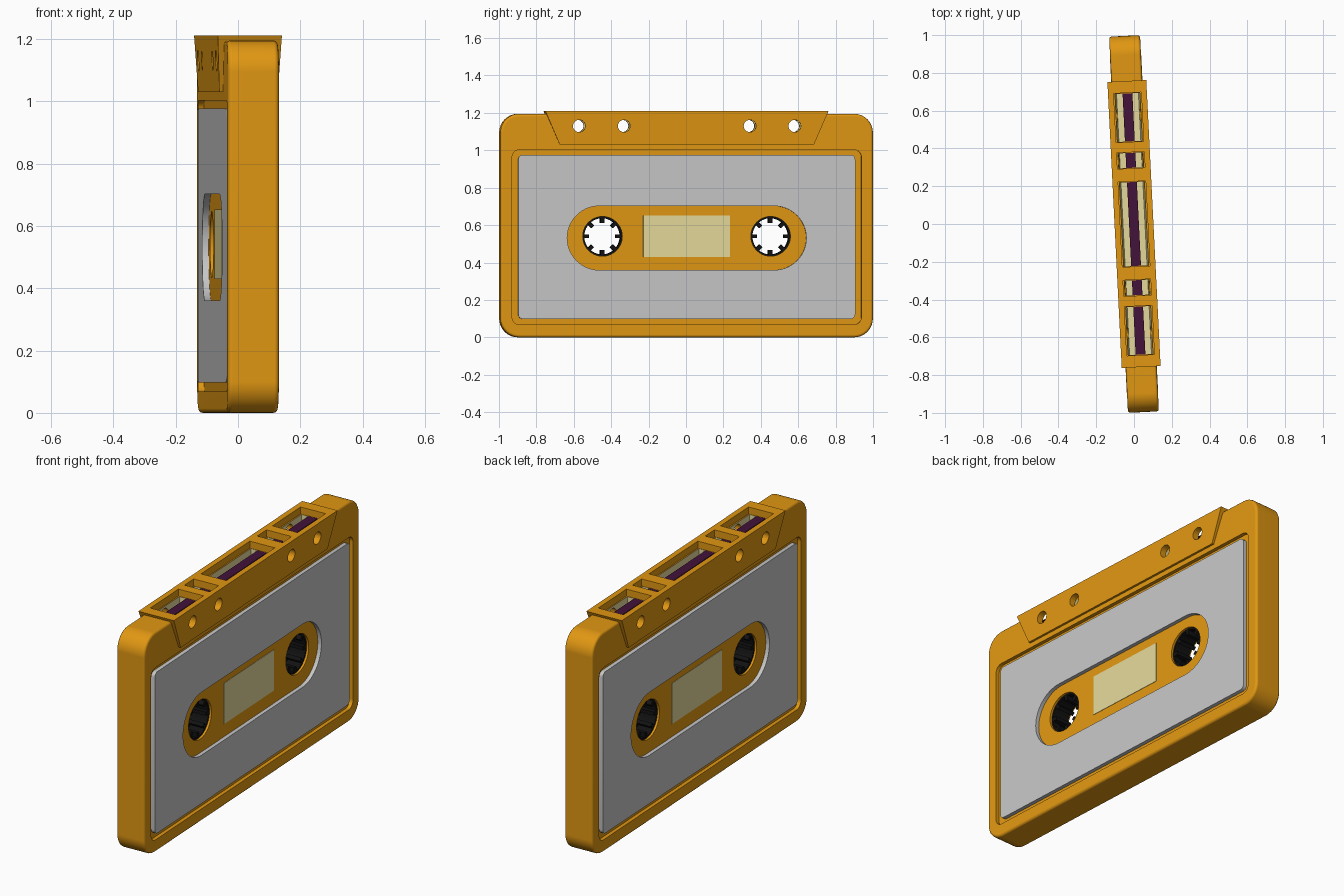
import bpy, bmesh, math
from mathutils import Matrix

if "Cube" in bpy.data.objects:
    bpy.data.objects.remove(bpy.data.objects["Cube"])


def material(name, rgb):
    m = bpy.data.materials.new(name)
    m.diffuse_color = (*rgb, 1)
    m.use_nodes = True
    m.node_tree.nodes["Principled BSDF"].inputs["Base Color"].default_value = m.diffuse_color
    return m


ORANGE = material("orange_shell", (0.75, 0.31, 0.006))
GREY = material("grey_label", (0.57, 0.57, 0.57))
CREAM = material("cream", (0.78, 0.69, 0.33))
PURPLE = material("dark_purple", (0.056, 0.006, 0.042))
BLACK = material("black", (0.006, 0.006, 0.006))


def rounded(y0, y1, z0, z1, r, n=8):
    """Rounded rectangle outline in the y-z plane."""
    pts = []
    for cy, cz, a in ((y1 - r, z1 - r, 0), (y0 + r, z1 - r, 90),
                      (y0 + r, z0 + r, 180), (y1 - r, z0 + r, 270)):
        for i in range(n + 1):
            t = math.radians(a + 90 * i / n)
            p = (cy + r * math.cos(t), cz + r * math.sin(t))
            if not pts or math.dist(p, pts[-1]) > 1e-5:
                pts.append(p)
    if math.dist(pts[0], pts[-1]) < 1e-5:
        pts.pop()
    return pts


def rect(y0, y1, z0, z1):
    return [(y0, z0), (y1, z0), (y1, z1), (y0, z1)]


def circle(y, z, r, n=40):
    return [(y + r * math.cos(2 * math.pi * i / n), z + r * math.sin(2 * math.pi * i / n))
            for i in range(n)]


def prism(name, pts, x0, x1, mat, bevel=0):
    """Extrude a y-z outline along x; x0 and x1 may be functions of z."""
    f0 = x0 if callable(x0) else lambda z: x0
    f1 = x1 if callable(x1) else lambda z: x1
    bm = bmesh.new()
    a = [bm.verts.new((f0(z), y, z)) for y, z in pts]
    b = [bm.verts.new((f1(z), y, z)) for y, z in pts]
    caps = [bm.faces.new(a), bm.faces.new(b)]
    n = len(pts)
    for i in range(n):
        j = (i + 1) % n
        bm.faces.new((a[i], a[j], b[j], b[i]))
    bmesh.ops.recalc_face_normals(bm, faces=bm.faces)
    if bevel:
        edges = [e for c in caps for e in c.edges]
        bmesh.ops.bevel(bm, geom=edges, offset=bevel, segments=3, profile=0.5, affect='EDGES')
    me = bpy.data.meshes.new(name)
    bm.to_mesh(me)
    bm.free()
    me.materials.append(mat)
    ob = bpy.data.objects.new(name, me)
    bpy.context.collection.objects.link(ob)
    return ob


def combine(ob, other, op='DIFFERENCE'):
    """Apply a boolean and delete the helper object."""
    m = ob.modifiers.new("cut", 'BOOLEAN')
    m.operation, m.solver, m.object = op, 'EXACT', other
    m.material_mode = 'TRANSFER'
    dg = bpy.context.evaluated_depsgraph_get()
    me = bpy.data.meshes.new_from_object(ob.evaluated_get(dg))
    ob.modifiers.clear()
    ob.data = me
    bpy.data.objects.remove(other)


HALF, FLOOR = 0.082, 0.062     # half thickness at shell face and at label recess
HUB_Z = 0.54

# Shell with the flared head block on its top edge
shell = prism("shell", rounded(-0.997, 0.997, 0, 1.195, 0.1), -HALF, HALF, ORANGE, 0.014)
flare = lambda z: 0.094 + 0.009 * (z - 1.03) / 0.18
head = prism("head", [(-0.68, 1.03), (0.68, 1.03), (0.758, 1.21), (-0.758, 1.21)],
             lambda z: -flare(z), flare, ORANGE)
combine(shell, head, 'UNION')

# Label recess on both faces
for s in (-1, 1):
    combine(shell, prism("cut", rounded(-0.935, 0.935, 0.068, 1.003, 0.04),
                         s * FLOOR, s * 0.09, ORANGE))
# Hub holes
for y in (-0.45, 0.45):
    combine(shell, prism("cut", circle(y, HUB_Z, 0.106), -0.2, 0.2, ORANGE))
# Tape openings: cream pocket below, orange lip above
wall = lambda z: 0.058 + 0.009 * (z - 1.08) / 0.1
for y0, y1 in ((-0.695, -0.435), (-0.38, -0.295), (-0.225, 0.225), (0.295, 0.38), (0.435, 0.695)):
    combine(shell, prism("cut", rect(y0 + 0.003, y1 - 0.003, 1.08, 1.18),
                         lambda z: -wall(z), wall, CREAM))
    combine(shell, prism("cut", rect(y0, y1, 1.172, 1.25), -0.073, 0.073, ORANGE))
# Guide pin holes
for y in (-0.577, -0.337, 0.337, 0.577):
    combine(shell, prism("cut", circle(y, 1.13, 0.033, 24), -0.2, 0.2, ORANGE))

# Label plates with the pill-shaped cutout
labels = []
for s, side in ((-1, "back"), (1, "front")):
    lab = prism(side + "_label", rounded(-0.902, 0.902, 0.098, 0.976, 0.025, 5),
                s * (FLOOR - 0.002), s * (HALF + 0.001), GREY)
    combine(lab, prism("cut", rounded(-0.64, 0.64, 0.36, 0.702, 0.171, 14), -0.2, 0.2, GREY))
    labels.append(lab)

# Viewing window and tape strip
window = prism("window", rect(-0.232, 0.232, 0.43, 0.652), -FLOOR - 0.002, FLOOR + 0.002, CREAM)
tape = prism("tape", rect(-0.697, 0.697, 1.168, 1.172), -0.026, 0.026, PURPLE)

# Toothed hubs
hubs = []
for y, side in ((-0.45, "left"), (0.45, "right")):
    gear = []
    for k in range(8):
        c = k * math.pi / 4
        for r, w in ((0.097, -0.01), (0.073, -0.01), (0.073, 0.01), (0.097, 0.01)):
            t = c + w / r
            gear.append((y + r * math.cos(t), HUB_Z + r * math.sin(t)))
        for i in range(1, 5):
            t = c + 0.103 + i * (math.pi / 4 - 0.206) / 5
            gear.append((y + 0.097 * math.cos(t), HUB_Z + 0.097 * math.sin(t)))
    hub = prism(side + "_hub", circle(y, HUB_Z, 0.107), -0.05, 0.05, BLACK)
    combine(hub, prism("cut", gear, -0.2, 0.2, BLACK))
    hubs.append(hub)

# Smooth the curves and turn the whole cassette slightly about z
turn = Matrix.Rotation(math.radians(2.87), 4, 'Z')
for ob in [shell, window, tape] + labels + hubs:
    ob.data.transform(turn)
    bpy.ops.object.select_all(action='DESELECT')
    ob.select_set(True)
    bpy.context.view_layer.objects.active = ob
    bpy.ops.object.shade_smooth_by_angle(angle=math.radians(31))
wn = shell.modifiers.new("weighted_normals", 'WEIGHTED_NORMAL')
wn.keep_sharp = True
